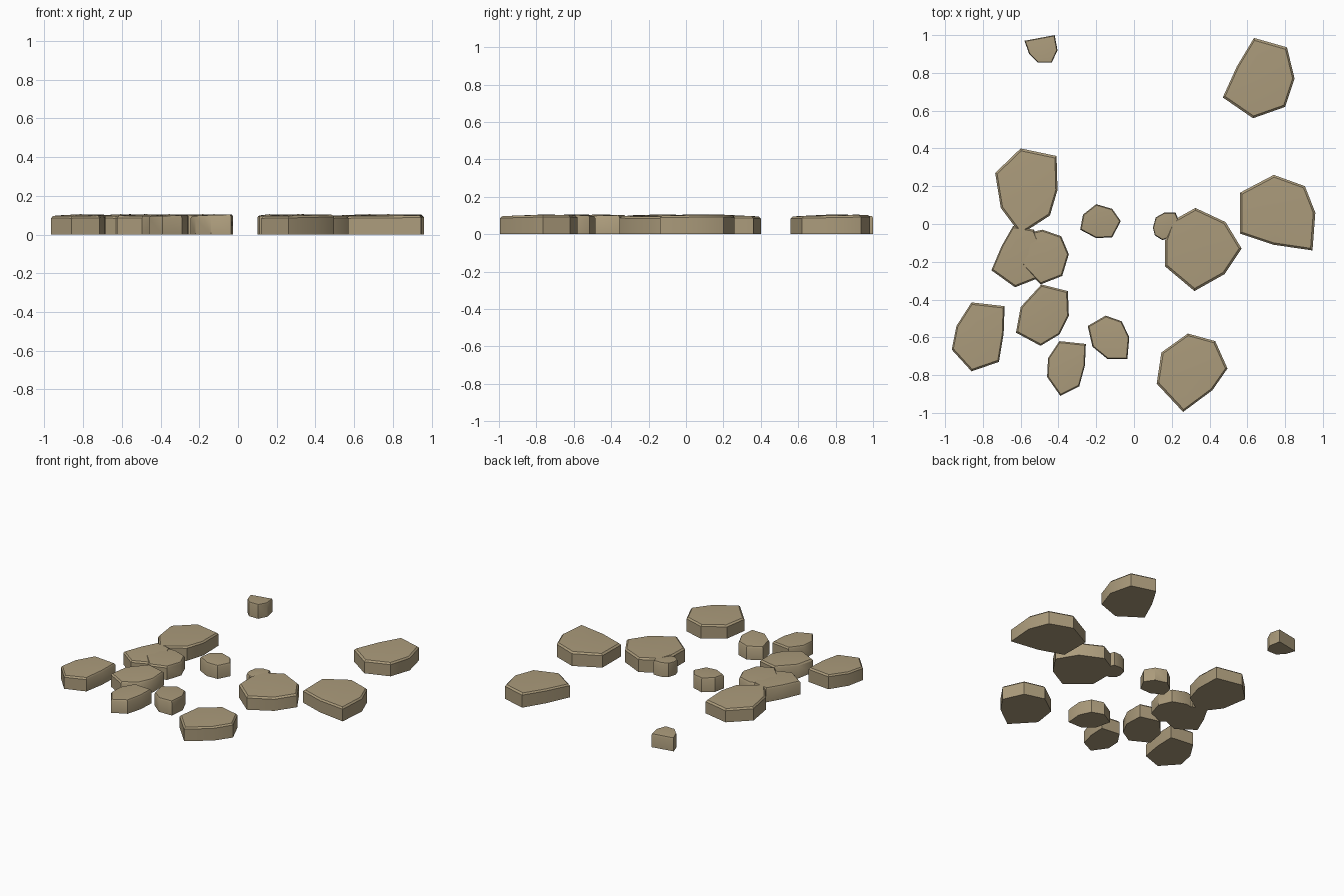
import bpy, bmesh, math, random
from mathutils import Vector

if "Cube" in bpy.data.objects:
    bpy.data.objects.remove(bpy.data.objects["Cube"])

random.seed(4)
tan = bpy.data.materials.new("tan stone")
tan.diffuse_color = (0.41, 0.33, 0.20, 1)
tan.use_nodes = True
tan.node_tree.nodes["Principled BSDF"].inputs["Base Color"].default_value = tan.diffuse_color


def stone(name, outline):
    """Flat paving stone: straight wall, worn rim, slightly domed top."""
    pts = [Vector(p) for p in outline]
    c = sum(pts, Vector((0, 0))) / len(pts)
    bm = bmesh.new()
    lean = random.uniform(0, math.tau)
    lean_dir = Vector((math.cos(lean), math.sin(lean)))

    def ring(scale, z, tilt):
        out = []
        for p in pts:
            d = p - c
            q = c + d * scale
            dz = tilt * d.normalized().dot(lean_dir)
            out.append(bm.verts.new((q.x, q.y, z + dz)))
        return out

    rings = [ring(1, 0, 0), ring(1, 0.088, 0.004), ring(0.94, 0.099, 0.004)]
    n = len(pts)
    for a, b in zip(rings, rings[1:]):
        for i in range(n):
            j = (i + 1) % n
            bm.faces.new((a[i], a[j], b[j], b[i]))
    top = bm.verts.new((c.x, c.y, 0.105))
    for i in range(n):
        bm.faces.new((rings[2][i], rings[2][(i + 1) % n], top))
    bm.faces.new(rings[0])
    bmesh.ops.recalc_face_normals(bm, faces=bm.faces)
    me = bpy.data.meshes.new(name)
    bm.to_mesh(me)
    bm.free()
    me.materials.append(tan)
    ob = bpy.data.objects.new(name, me)
    bpy.context.collection.objects.link(ob)
    bpy.context.view_layer.objects.active = ob
    ob.select_set(True)


# Right half of the path
stone("stone_back_right", [(.635, .985), (.81, .935), (.85, .77), (.80, .62), (.63, .56), (.47, .67), (.545, .835)])
stone("stone_far_right", [(.74, .26), (.905, .20), (.96, .06), (.945, -.14), (.74, -.11), (.56, -.05), (.56, .165)])
stone("stone_centre_right", [(.325, .085), (.485, .01), (.57, -.13), (.48, -.265), (.32, -.355), (.165, -.225), (.165, -.085), (.2, .015)])
stone("stone_tucked_small", [(.16, .06), (.22, .06), (.245, 0), (.2, -.07), (.15, -.085), (.11, -.06), (.1, -.02), (.115, .035)])
stone("stone_front_right", [(.285, -.58), (.43, -.62), (.495, -.765), (.415, -.88), (.26, -.995), (.12, -.845), (.145, -.68)])

# Middle
stone("stone_centre_small", [(-.2, .105), (-.115, .08), (-.07, .015), (-.115, -.07), (-.2, -.075), (-.285, -.03), (-.27, .05)])
stone("stone_front_middle", [(-.15, -.485), (-.065, -.515), (-.025, -.6), (-.035, -.715), (-.14, -.715), (-.22, -.65), (-.245, -.54)])

# Left half of the path
stone("stone_back_small", [(-.58, .97), (-.42, 1.0), (-.405, .92), (-.435, .855), (-.51, .855), (-.555, .90)])
stone("stone_left_large", [(-.6, .4), (-.41, .36), (-.405, .18), (-.445, .045), (-.6, -.055), (-.705, .085), (-.735, .27)])
stone("stone_left_lower", [(-.64, -.01), (-.70, -.115), (-.755, -.245), (-.63, -.335), (-.515, -.29), (-.48, -.15), (-.53, -.03)])
stone("stone_left_overlap", [(-.485, -.03), (-.385, -.065), (-.345, -.16), (-.38, -.275), (-.495, -.32), (-.59, -.22), (-.615, -.06)])
stone("stone_left_inner", [(-.49, -.32), (-.35, -.355), (-.345, -.485), (-.395, -.585), (-.495, -.645), (-.625, -.575), (-.6, -.44)])
stone("stone_far_left", [(-.86, -.415), (-.685, -.435), (-.69, -.58), (-.715, -.73), (-.86, -.78), (-.965, -.665), (-.94, -.54)])
stone("stone_front_left", [(-.395, -.62), (-.255, -.635), (-.26, -.75), (-.29, -.86), (-.39, -.91), (-.46, -.81), (-.455, -.71)])

bpy.ops.object.shade_smooth_by_angle(angle=math.radians(35))
